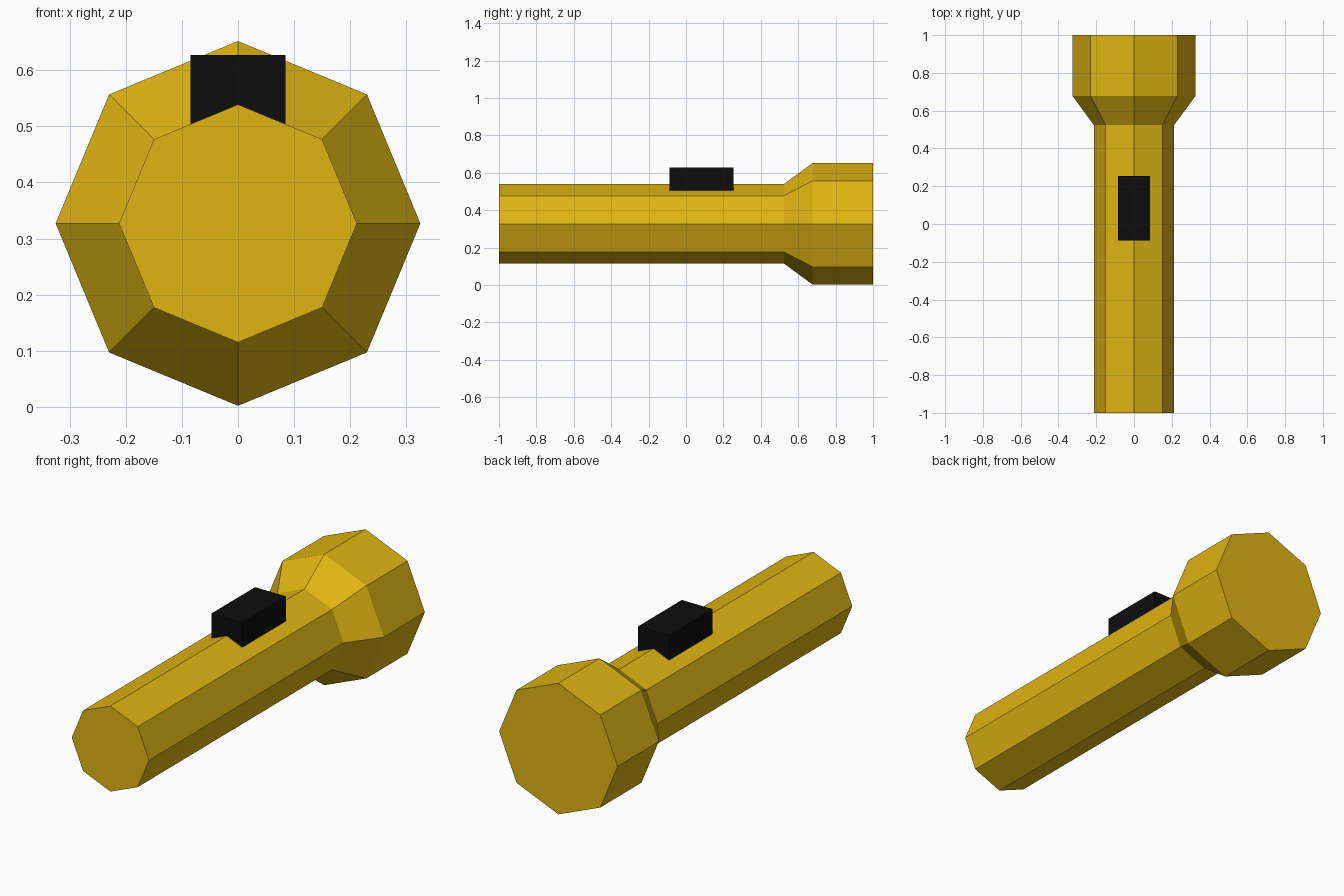
import bpy, bmesh
from math import cos, sin, tau

if "Cube" in bpy.data.objects:
    bpy.data.objects.remove(bpy.data.objects["Cube"])

SIDES = 8
AXIS_Z = 0.327


def finish(bm, name, color):
    bmesh.ops.recalc_face_normals(bm, faces=bm.faces[:])
    mesh = bpy.data.meshes.new(name)
    bm.to_mesh(mesh)
    bm.free()
    mat = bpy.data.materials.new(name + "_material")
    mat.diffuse_color = color
    mat.use_nodes = True
    mat.node_tree.nodes["Principled BSDF"].inputs["Base Color"].default_value = mat.diffuse_color
    mesh.materials.append(mat)
    obj = bpy.data.objects.new(name, mesh)
    bpy.context.collection.objects.link(obj)
    return obj


# Torch body: octagonal handle, flared collar and head along y
profile = [(-1.0, 0.212), (0.523, 0.212), (0.677, 0.325), (1.0, 0.325)]  # (y, radius)
bm = bmesh.new()
rings = [[bm.verts.new((r * cos(tau * i / SIDES), y, AXIS_Z + r * sin(tau * i / SIDES)))
          for i in range(SIDES)] for y, r in profile]
for a, b in zip(rings, rings[1:]):
    for i in range(SIDES):
        j = (i + 1) % SIDES
        bm.faces.new((a[i], a[j], b[j], b[i]))
bm.faces.new(rings[0])
bm.faces.new(rings[-1])
finish(bm, "torch_body", (0.74, 0.46, 0.006, 1))

# Switch: block sunk into the top ridge of the handle
bm = bmesh.new()
bmesh.ops.create_cube(bm, size=1)
bmesh.ops.scale(bm, vec=(0.169, 0.342, 0.169), verts=bm.verts[:])
bmesh.ops.translate(bm, vec=(0, 0.083, 0.5425), verts=bm.verts[:])
finish(bm, "switch", (0.004, 0.004, 0.004, 1))
